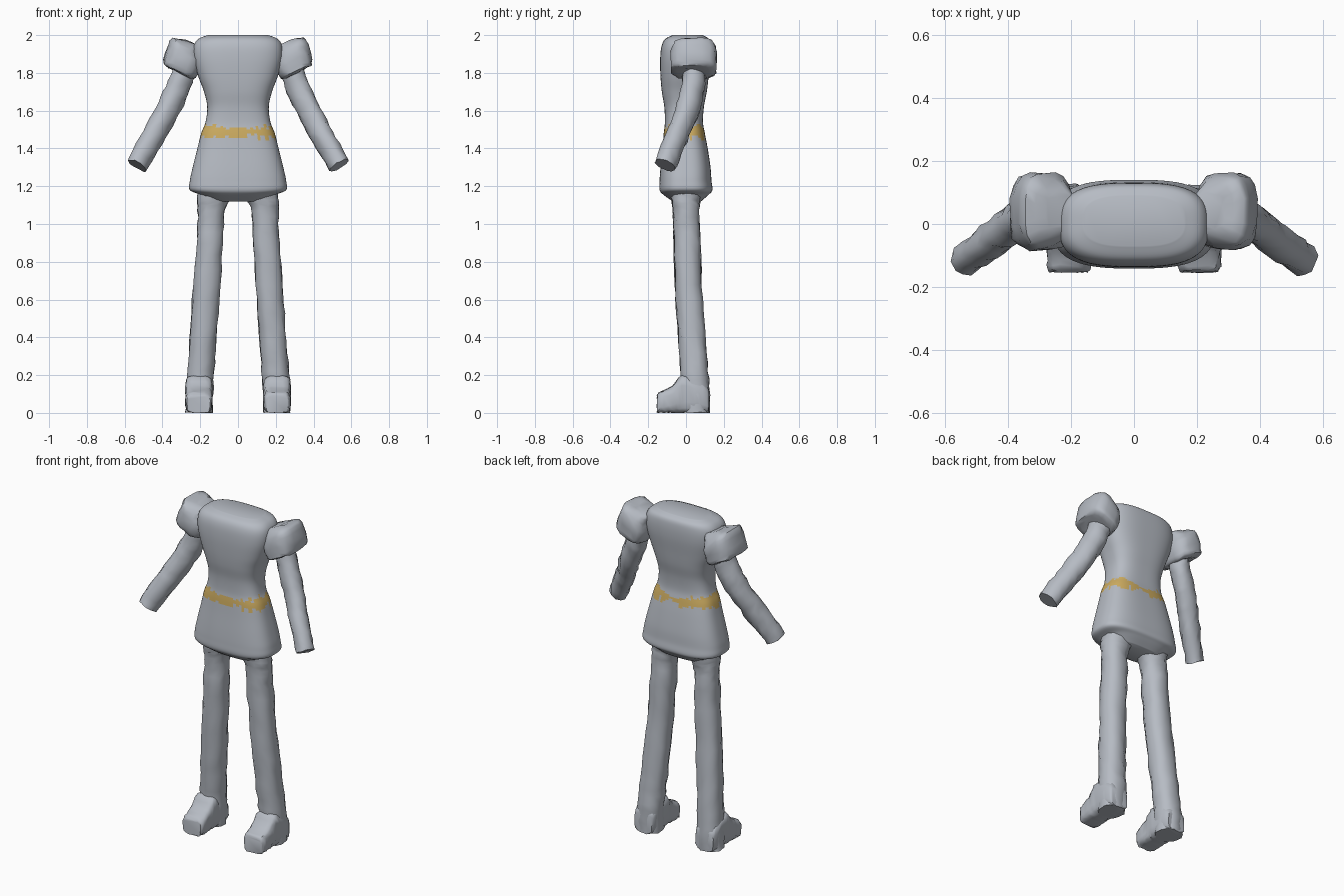
import bpy, bmesh, math, random
from mathutils import Vector

random.seed(4)
cube = bpy.data.objects.get("Cube")
if cube:
    bpy.data.objects.remove(cube, do_unlink=True)


def material(name, rgb):
    m = bpy.data.materials.new(name)
    m.use_nodes = True
    m.diffuse_color = (*rgb, 1)
    bsdf = m.node_tree.nodes["Principled BSDF"]
    bsdf.inputs["Base Color"].default_value = (*rgb, 1)
    bsdf.inputs["Roughness"].default_value = 0.7
    return m


cloth = material("pale grey cloth", (0.47, 0.50, 0.55))
gold = material("gold belt", (0.62, 0.42, 0.12))


def spline(keys, steps):
    """Smoothly resample rows of numbers (Catmull-Rom)."""
    rows = []
    pts = [Vector(k) for k in keys]
    for i in range(len(pts) - 1):
        b, c = pts[i], pts[i + 1]
        a, d = pts[max(i - 1, 0)], pts[min(i + 2, len(pts) - 1)]
        for s in range(steps):
            t = s / steps
            rows.append(0.5 * (2 * b + (c - a) * t + (2 * a - 5 * b + 4 * c - d) * t * t
                               + (3 * b - a - 3 * c + d) * t ** 3))
    return rows + [pts[-1]]


def loft(name, rings, sides, power=2.0, jitter=0.0, angle=50):
    """Skin superellipse rings, each given as centre, side vector, depth vector."""
    bm = bmesh.new()
    loops = []
    for centre, u, v in rings:
        loop = []
        for i in range(sides):
            a = 2 * math.pi * (i + 0.5) / sides
            c, s = math.cos(a), math.sin(a)
            p = (Vector(centre) + Vector(u) * math.copysign(abs(c) ** (2 / power), c)
                 + Vector(v) * math.copysign(abs(s) ** (2 / power), s))
            p += Vector([random.uniform(-jitter, jitter) for _ in range(3)])
            p.z = max(p.z, 0)
            loop.append(bm.verts.new(p))
        loops.append(loop)
    for lo, hi in zip(loops, loops[1:]):
        for i in range(sides):
            j = (i + 1) % sides
            bm.faces.new((lo[i], lo[j], hi[j], hi[i]))
    bm.faces.new(loops[0])
    bm.faces.new(loops[-1])
    bmesh.ops.recalc_face_normals(bm, faces=bm.faces)
    mesh = bpy.data.meshes.new(name)
    bm.to_mesh(mesh)
    bm.free()
    mesh.materials.append(cloth)
    mesh.materials.append(gold)
    ob = bpy.data.objects.new(name, mesh)
    bpy.context.collection.objects.link(ob)
    bpy.ops.object.select_all(action="DESELECT")
    ob.select_set(True)
    bpy.context.view_layer.objects.active = ob
    bpy.ops.object.shade_smooth_by_angle(angle=math.radians(angle))
    return ob


# Tunic: height, half width, front y, back y
tunic = [(1.12, .15, -.07, .08), (1.155, .20, -.12, .12), (1.18, .255, -.14, .14),
         (1.23, .255, -.14, .135), (1.30, .24, -.135, .13), (1.40, .215, -.125, .115),
         (1.48, .195, -.118, .10), (1.54, .172, -.112, .09), (1.62, .163, -.115, .095),
         (1.70, .18, -.128, .11), (1.78, .21, -.135, .12), (1.87, .235, -.137, .13),
         (1.94, .235, -.13, .13), (1.98, .21, -.11, .12), (2.0, .16, -.07, .09)]
rings = [((0, (f + b) / 2, z), (w, 0, 0), (0, (b - f) / 2, 0))
         for z, w, f, b in spline(tunic, 6)]
body = loft("tunic", rings, 72, power=2.9, angle=60)

# Ragged belt: faces within a band whose edges wander with direction
rag = [random.uniform(-.012, .015) for _ in range(72)]
for f in body.data.polygons:
    c = f.center
    if abs(f.normal.z) > 0.9:
        continue
    k = int((math.atan2(c.y, c.x) / (2 * math.pi) + 0.5) * 71.9)
    spread = 0.013 + 0.018 * min(abs(c.x) / 0.18, 1) + rag[k]
    if abs(c.z - 1.475 - 0.015 * abs(c.x) / 0.18 - rag[k - 7] * 0.5) < spread:
        f.material_index = 1

for side, s in (("left", 1), ("right", -1)):
    # Puffed sleeve: centre x, y, z, half width, drop across width, half depth
    puff = [(.235, .04, 1.955, .05, .02, .06), (.275, .04, 1.94, .072, .045, .105),
            (.285, .04, 1.90, .085, .05, .122), (.305, .04, 1.83, .088, .042, .122),
            (.312, .04, 1.805, .078, .038, .11), (.31, .04, 1.80, .05, .025, .06)]
    loft(side + "_sleeve",
         [((s * x, y, z), (s * w, 0, d), (0, h, 0)) for x, y, z, w, d, h in spline(puff, 2)],
         16, power=3.2, jitter=.005)

    # Arm, hanging outward and forward: centre x, y, z, radius
    arm = [(.27, .045, 1.87, .062), (.305, .04, 1.75, .064), (.37, .01, 1.61, .063),
           (.45, -.05, 1.46, .06), (.535, -.11, 1.31, .056)]
    loft(side + "_arm",
         [((s * x, y, z), (s * r * .88, 0, r * .48), (0, r * .95, r * -.3))
          for x, y, z, r in spline(arm, 5)], 12, jitter=.005)

    # Leg: centre x, y, z, half width, half depth
    leg = [(.115, 0, 1.22, .10, .09), (.127, 0, 1.14, .09, .08), (.142, 0, 1.07, .073, .07),
           (.15, .005, .90, .071, .071), (.17, .017, .60, .073, .073),
           (.19, .037, .32, .073, .073), (.203, .05, .14, .074, .075), (.207, .05, 0, .072, .075)]
    loft(side + "_leg",
         [((s * x, y, z), (s * w, 0, 0), (0, d, 0)) for x, y, z, w, d in spline(leg, 4)],
         12, power=2.3, jitter=.005)

    # Foot, lofted from heel to toe: y, half width, height
    foot = [(.12, .058, .12), (.09, .07, .16), (.0, .071, .20), (-.035, .071, .19),
            (-.07, .071, .145), (-.115, .07, .12), (-.145, .066, .105), (-.152, .058, .09)]
    loft(side + "_foot",
         [((s * .207, y, h / 2), (s * w, 0, 0), (0, 0, h / 2)) for y, w, h in spline(foot, 2)],
         16, power=4, jitter=.004)

# Seat of the shorts joining the legs
loft("seat", [((0, 0, z), (w, 0, 0), (0, d, 0))
              for z, w, d in ((1.135, .06, .04), (1.15, .12, .07), (1.2, .18, .09))], 20, power=2.5)
